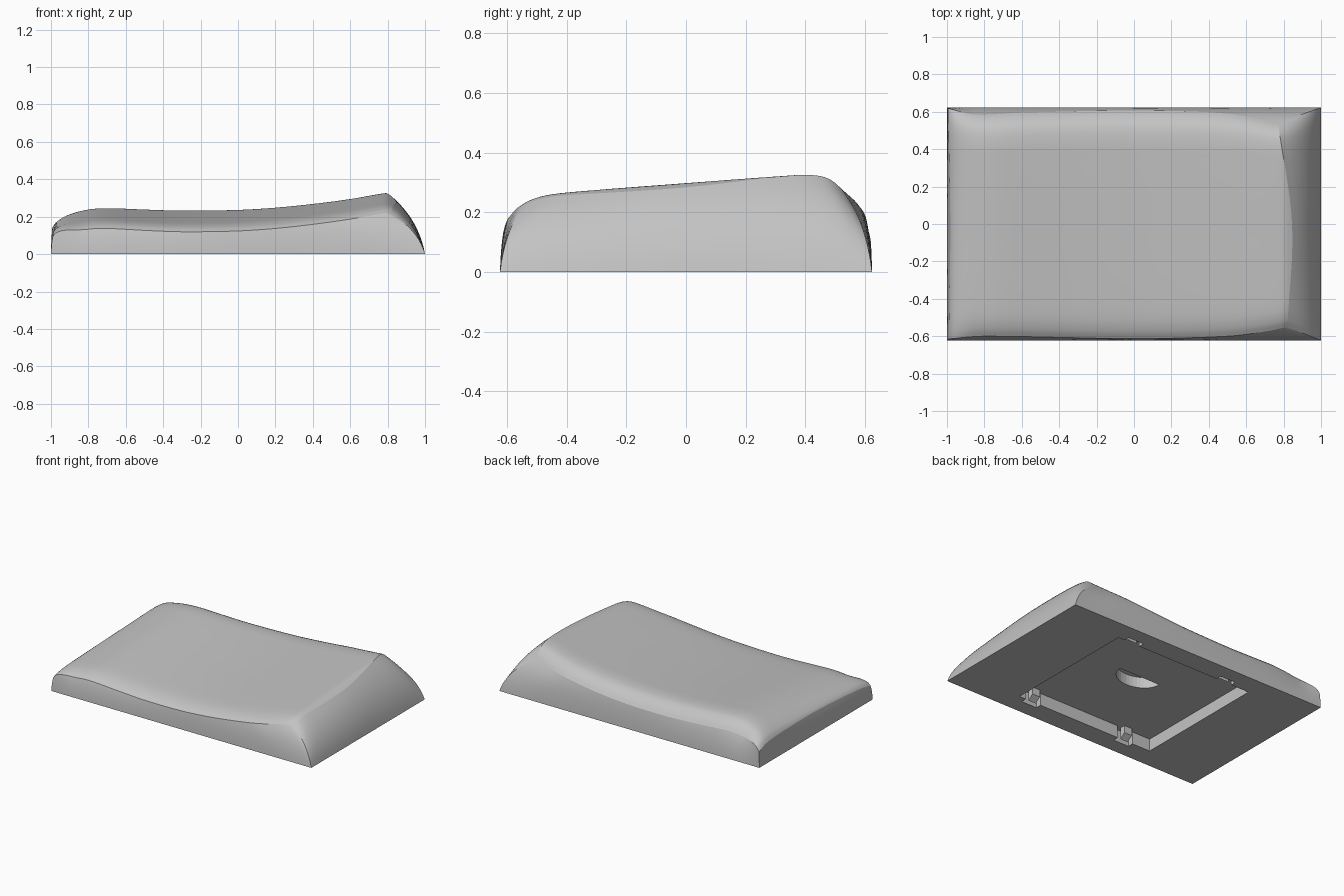
import bpy, bmesh, math
from mathutils import Vector

cube = bpy.data.objects.get("Cube")
if cube:
    bpy.data.objects.remove(cube, do_unlink=True)

grey = bpy.data.materials.new("plain_grey")
grey.use_nodes = True
grey.diffuse_color = (0.55, 0.55, 0.55, 1)
grey.node_tree.nodes["Principled BSDF"].inputs["Base Color"].default_value = grey.diffuse_color


def curve(points):
    """Smooth interpolating function through (position, value) pairs."""
    n = len(points)

    def slope(i):
        a, b = points[max(i - 1, 0)], points[min(i + 1, n - 1)]
        return (b[1] - a[1]) / (b[0] - a[0])

    def f(x):
        x = min(max(x, points[0][0]), points[-1][0])
        i = next((k for k in range(n - 1) if x <= points[k + 1][0]), n - 2)
        (x0, y0), (x1, y1) = points[i], points[i + 1]
        h = x1 - x0
        t = (x - x0) / h
        s = t * t * (3 - 2 * t)
        return (y0 + (y1 - y0) * s + h * slope(i) * t * (1 - t) ** 2
                - h * slope(i + 1) * t * t * (1 - t))
    return f


def make_object(name, bm):
    bmesh.ops.recalc_face_normals(bm, faces=bm.faces)
    mesh = bpy.data.meshes.new(name)
    bm.to_mesh(mesh)
    bm.free()
    mesh.materials.append(grey)
    obj = bpy.data.objects.new(name, mesh)
    bpy.context.collection.objects.link(obj)
    return obj


def prism(name, outline, z0, z1):
    bm = bmesh.new()
    face = bm.faces.new([bm.verts.new((x, y, z0)) for x, y in outline])
    moved = bmesh.ops.extrude_face_region(bm, geom=[face])["geom"]
    for v in moved:
        if isinstance(v, bmesh.types.BMVert):
            v.co.z = z1
    return make_object(name, bm)


def rect(x0, x1, y0, y1):
    return [(x0, y0), (x1, y0), (x1, y1), (x0, y1)]


def lerp(a, b, t):
    return a + (b - a) * t


# Profiles: crown height along x, fall-off across, and crease outlines
crown = curve([(-1, .13), (-.97, .172), (-.9, .212), (-.8, .238), (-.7, .245), (-.5, .238),
               (-.3, .232), (0, .236), (.2, .248), (.4, .268), (.6, .294), (.75, .32),
               (.8, .325), (.85, .31)])
across = curve([(0, -.105), (.03, -.085), (.08, -.068), (.17, -.056), (.5, -.028),
                (.8, -.004), (.88, 0), (.94, -.01), (.98, -.042), (1, -.07)])
front_crease = curve([(-1, -.615), (-.8, -.6), (0, -.613), (.5, -.6), (.7, -.575), (.82, -.55)])
back_crease = curve([(-1, .62), (-.85, .585), (-.6, .595), (0, .607), (.5, .59), (.77, .54)])
right_crease = curve([(0, .82), (.5, .845), (1, .77)])
left_crease = curve([(0, -.99), (.5, -.982), (1, -.995)])
fade = curve([(-1, .45), (-.8, 1), (1, 1)])

HALF_Y = .623
NU, NV, RINGS = 64, 48, 10


def top_point(u, v):
    x = lerp(left_crease(v), right_crease(v), u)
    y = lerp(front_crease(x), back_crease(x), v)
    return Vector((x, y, crown(x) + across(v) * fade(x)))


# Body: dished top, bulging side walls, flat base
def ease(i, n):
    return .5 - .5 * math.cos(math.pi * i / n)


bm = bmesh.new()
uv = [[(ease(i, NU), ease(j, NV)) for j in range(NV + 1)] for i in range(NU + 1)]
grid = [[bm.verts.new(top_point(*p)) for p in row] for row in uv]
for i in range(NU):
    for j in range(NV):
        bm.faces.new((grid[i][j], grid[i + 1][j], grid[i + 1][j + 1], grid[i][j + 1]))

loop = ([(i, 0) for i in range(NU)] + [(NU, j) for j in range(NV)]
        + [(i, NV) for i in range(NU, 0, -1)] + [(0, j) for j in range(NV, 0, -1)])
rings = [[grid[i][j] for i, j in loop]]
for k in range(1, RINGS + 1):
    t = k / RINGS
    ring = []
    for i, j in loop:
        u, v = uv[i][j]
        top = grid[i][j].co
        base = Vector((lerp(-1, 1, u), lerp(-HALF_Y, HALF_Y, v), 0))
        bend = top.lerp(base, .8)
        bend.z = top.z * .6
        ring.append(bm.verts.new(top * (1 - t) ** 2 + bend * 2 * t * (1 - t) + base * t * t))
    rings.append(ring)
count = len(loop)
for a, b in zip(rings, rings[1:]):
    for k in range(count):
        n = (k + 1) % count
        bm.faces.new((a[k], b[k], b[n], a[n]))
bm.faces.new(rings[-1])

# Keep the crease around the top and the four corners crisp
corners = (0, NU, NU + NV, 2 * NU + NV)
for k in range(count):
    bm.edges.get((rings[0][k], rings[0][(k + 1) % count])).smooth = False
for a, b in zip(rings, rings[1:]):
    for k in corners:
        bm.edges.get((a[k], b[k])).smooth = False
body = make_object("body", bm)

# Underside: pocket with clip notches and a half-round finger scoop
POCKET_X, POCKET_Y, DEPTH = .53, .48, .085
CLIPS = (.42, -.33)
outline = []
for side in (-1, 1):
    s = -side
    outline.append((-POCKET_X * s, POCKET_Y * side))
    for cx in sorted(CLIPS, reverse=s < 0):
        outline += [(cx - .06 * s, POCKET_Y * side), (cx - .06 * s, (POCKET_Y + .04) * side),
                    (cx + .06 * s, (POCKET_Y + .04) * side), (cx + .06 * s, POCKET_Y * side)]
    outline.append((POCKET_X * s, POCKET_Y * side))
scoop = [(.02 - .16 * math.cos(math.pi * k / 20), .08 - .13 * math.sin(math.pi * k / 20))
         for k in range(21)]
cutters = [prism("pocket_cutter", outline, -.1, DEPTH),
           prism("scoop_cutter", scoop, DEPTH - .03, .16)]

bpy.context.view_layer.objects.active = body
for cutter in cutters:
    cutter.hide_render = True
    mod = body.modifiers.new(cutter.name, 'BOOLEAN')
    mod.operation = 'DIFFERENCE'
    mod.solver = 'EXACT'
    mod.object = cutter
    bpy.ops.object.modifier_apply(modifier=mod.name)
    bpy.data.objects.remove(cutter, do_unlink=True)

bpy.ops.object.select_all(action='DESELECT')
body.select_set(True)
bpy.ops.object.shade_smooth_by_angle(angle=math.radians(35))

# Small snap clips standing in the notches
for side, label in ((-1, "front"), (1, "back")):
    for cx, end in zip(CLIPS, ("left", "right")):
        y0, y1 = sorted(((POCKET_Y - .03) * side, (POCKET_Y + .01) * side))
        clip = prism(f"{label}_{end}_clip", rect(cx - .03, cx + .03, y0, y1), .005, DEPTH + .005)
        for v in clip.data.vertices:
            if v.co.z < .05 and abs(v.co.y) < POCKET_Y:
                v.co.z += .03
